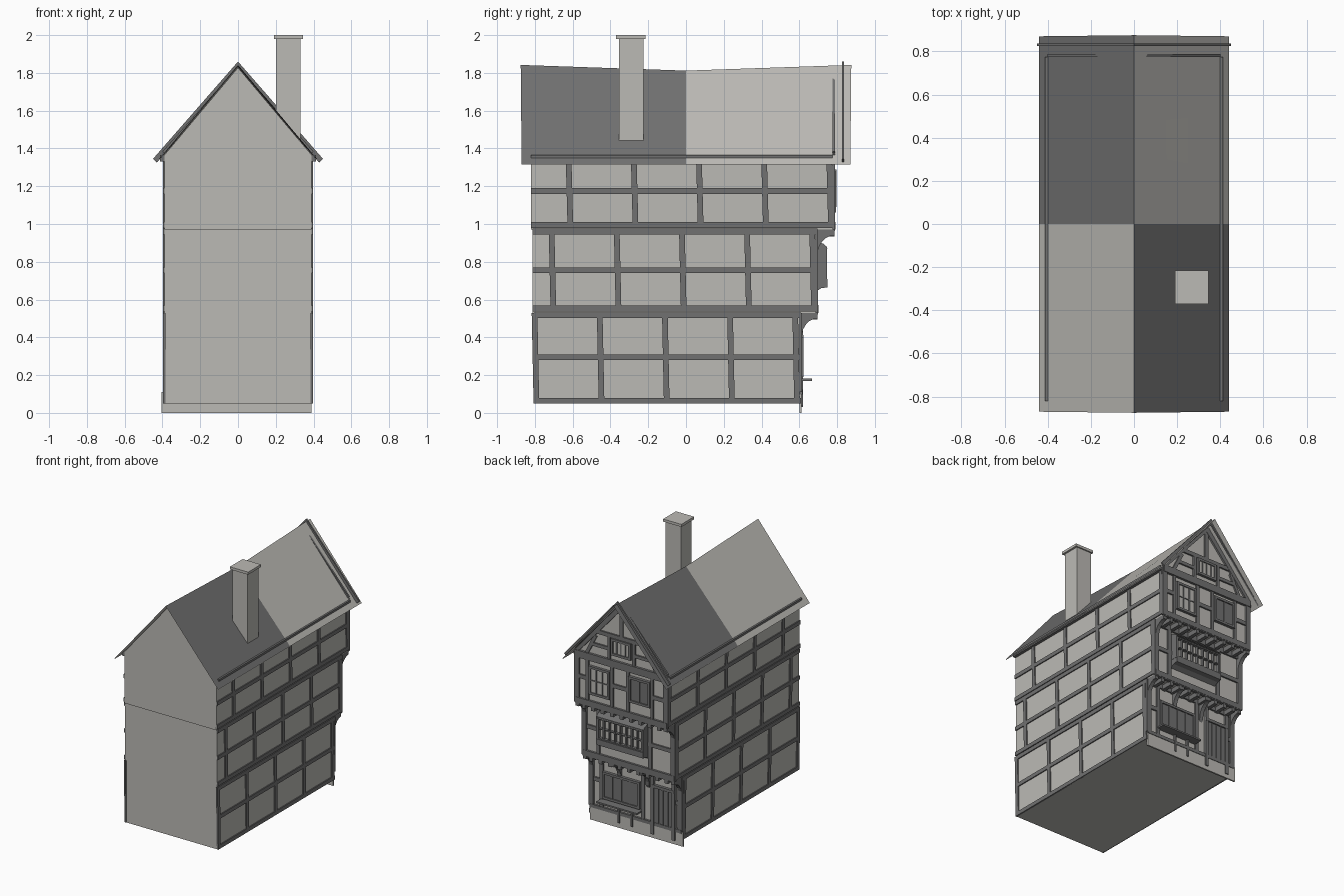
import bpy, bmesh, math
from mathutils import Vector

if "Cube" in bpy.data.objects:
    bpy.data.objects.remove(bpy.data.objects["Cube"])


def material(name, rgb):
    m = bpy.data.materials.new(name)
    m.diffuse_color = (*rgb, 1)
    m.use_nodes = True
    m.node_tree.nodes["Principled BSDF"].inputs["Base Color"].default_value = m.diffuse_color
    return m


PLASTER = material("pale_plaster", (0.50, 0.49, 0.46))
TIMBER = material("dark_timber", (0.165, 0.165, 0.165))


class Part:
    """Collects boxes, beams and extrusions into one named object."""

    def __init__(self, name, *mats):
        self.name, self.mats, self.bm = name, mats, bmesh.new()

    def loft(self, rings, caps=True):
        vs = [[self.bm.verts.new(p) for p in r] for r in rings]
        n = len(vs[0])
        for a, b in zip(vs, vs[1:]):
            for i in range(n):
                j = (i + 1) % n
                self.bm.faces.new((a[i], a[j], b[j], b[i]))
        if caps:
            self.bm.faces.new(vs[0][::-1])
            self.bm.faces.new(vs[-1])
        return self

    def box(self, x0, x1, y0, y1, z0, z1):
        return self.loft([[(x0, y0, z), (x1, y0, z), (x1, y1, z), (x0, y1, z)] for z in (z0, z1)])

    def extrude_y(self, pts, y0, y1):
        return self.loft([[(x, y, z) for x, z in pts] for y in (y0, y1)])

    def extrude_x(self, pts, x0, x1):
        return self.loft([[(x, y, z) for y, z in pts] for x in (x0, x1)])

    def beam_xz(self, a, b, w, y0, y1):
        # straight timber in a plane facing y
        a, b = Vector(a), Vector(b)
        d = (b - a).normalized()
        n = Vector((-d.y, d.x)) * w / 2
        return self.extrude_y([a - n, b - n, b + n, a + n], y0, y1)

    def done(self):
        bmesh.ops.recalc_face_normals(self.bm, faces=self.bm.faces)
        me = bpy.data.meshes.new(self.name)
        self.bm.to_mesh(me)
        self.bm.free()
        for m in self.mats:
            me.materials.append(m)
        ob = bpy.data.objects.new(self.name, me)
        bpy.context.collection.objects.link(ob)
        return ob


# Three jettied storeys: bottom, top, back end, facade plane
FLOORS = [(0.05, 0.53, -0.805, 0.60), (0.53, 0.97, -0.812, 0.685), (0.97, 1.37, -0.82, 0.775)]
W = 0.39
walls = Part("storey_walls", PLASTER)
for z0, z1, y0, y1 in FLOORS:
    walls.box(-W, W, y0, y1, z0, z1)
walls.done()

# Gable prism following the sagging ridge
gable = Part("gable_walls", PLASTER)
gable.loft([[(-W, y, 1.365), (W, y, 1.365), (0, y, z)] for y, z in ((-0.82, 1.828), (0, 1.80), (0.775, 1.828))])
gable.done()
Part("plinth", PLASTER).box(-0.405, 0.388, 0.60, 0.612, 0, 0.11).done()

# Roof: sagging sheets, alternating colour by quarter, pale underneath
roof = Part("roof", PLASTER, TIMBER)
for s in (-1, 1):
    for e in (-1, 1):
        for drop in (0, 0.004):
            pts = [(0, 0, 1.812 - drop), (0, e * 0.875, 1.842 - drop),
                   (s * 0.44, e * 0.87, 1.318 - drop), (s * 0.44, 0, 1.318 - drop)]
            f = roof.bm.faces.new([roof.bm.verts.new(p) for p in pts])
            f.material_index = 1 if (s * e < 0 and drop == 0) else 0
roof.done()

chimney = Part("chimney", PLASTER)
chimney.box(0.20, 0.33, -0.355, -0.225, 1.44, 1.98)
chimney.box(0.19, 0.345, -0.37, -0.215, 1.98, 2.0)
chimney.done()

barge = Part("bargeboards", TIMBER)
for s in (-1, 1):
    barge.extrude_y([(0, 1.86), (s * 0.45, 1.345), (s * 0.43, 1.325), (0, 1.815)], 0.825, 0.837)
barge.done()

# Side framing: (rails, first post, post bottom, post top)
side = Part("side_framing", TIMBER)
FRAMES = [((0.065, 0.295, 0.517), -0.795, 0.05, 0.53),
          ((0.553, 0.755, 0.96), -0.705, 0.54, 0.975),
          ((0.995, 1.175), -0.615, 0.98, 1.36)]
for s in (-1, 1):
    xa, xb = sorted((s * 0.385, s * 0.398))
    for (rails, first, zb, zt), (_, _, y0, y1) in zip(FRAMES, FLOORS):
        for z in rails:
            side.box(xa, xb, y0, y1 + 0.01, z - 0.015, z + 0.015)
        for i in range(5):
            y = first + i * 0.345
            side.extrude_x([(y - 0.012, zb), (y + 0.018, zb), (y + 0.008, zt), (y - 0.022, zt)], xa, xb)
    # wall plate just breaking through the roof slope
    xa, xb = sorted((s * 0.385, s * 0.412))
    side.box(xa, xb, -0.82, 0.775, 1.33, 1.365)
side.done()

# Facade framing
G, M, T = 0.60, 0.685, 0.775
front = Part("facade_framing", TIMBER)
for y, z0, z1 in ((G, 0.11, 0.53), (M, 0.53, 0.97), (T, 0.97, 1.37)):
    for s in (-1, 1):
        front.beam_xz((s * 0.378, z0), (s * 0.378, z1), 0.04, y, y + 0.014)


def rail(y, x0, x1, z, w=0.03, d=0.012):
    front.beam_xz((x0, z), (x1, z), w, y, y + d)


def post(y, x, z0, z1, w=0.028, d=0.012):
    front.beam_xz((x, z0), (x, z1), w, y, y + d)


rail(G, -W, W, 0.515)
rail(G, -W, W, 0.11, 0.025, 0.016)
rail(G, 0.28, W, 0.32)
rail(G, -W, -0.32, 0.32)
for x in (0.29, -0.06):
    post(G, x, 0.11, 0.52)
for x in (-0.145, -0.325):
    post(G, x, 0.03, 0.52, 0.025, 0.02)
for x in (0.14, 0.03):
    post(G, x, 0.04, 0.18, 0.014, 0.02)
rail(M, -W, W, 0.55, 0.04, 0.016)
rail(M, -W, W, 0.95, 0.04)
rail(M, 0.24, W, 0.755)
rail(M, -W, -0.16, 0.755)
for x in (0.26, -0.18):
    post(M, x, 0.55, 0.95)
rail(T, -W, W, 0.99, 0.04, 0.016)
rail(T, -W, W, 1.345, 0.055, 0.018)
for x0, x1 in ((0.28, W), (-0.065, 0.09), (-W, -0.25)):
    rail(T, x0, x1, 1.175)
for x in (0.29, 0.08, -0.055, -0.26):
    post(T, x, 0.99, 1.34, 0.025)
# gable timbers: rafters, collar, posts and struts
rail(T, -0.21, 0.21, 1.555)
for s in (-1, 1):
    front.beam_xz((s * 0.385, 1.37), (0, 1.805), 0.04, T, T + 0.014)
    post(T, s * 0.105, 1.36, 1.56, 0.025)
    front.beam_xz((s * 0.30, 1.36), (s * 0.22, 1.52), 0.025, T, T + 0.012)
    rail(T, s * 0.105, s * 0.26, 1.45, 0.025)
post(T, 0, 1.56, 1.79)
front.done()

# Jetty joist ends and curved brackets
joists = Part("jetty_joists", TIMBER)
brackets = Part("jetty_brackets", TIMBER)
for y0, y1, z, xs in ((G, M, 0.53, (-0.375, -0.10, 0.14, 0.375)), (M, T, 0.97, (-0.375, 0.375))):
    for i in range(9):
        x = -0.32 + i * 0.08
        joists.box(x - 0.014, x + 0.014, y0, y1 + 0.012, z - 0.035, z)
    joists.box(-W, W, y1 - 0.005, y1 + 0.014, z - 0.008, z + 0.012)
    d = y1 - y0
    curve = [(y0 + d - d * math.sin(t), z - 0.03 - 0.11 * (1 - math.cos(t)))
             for t in [k * math.pi / 12 for k in range(7)]]
    curve = [(y + 0.01, zz) for y, zz in curve]
    for x in xs:
        brackets.extrude_x([(y0, z), (y1 + 0.01, z)] + curve + [(y0, z - 0.16)], x - 0.015, x + 0.015)
joists.done()
brackets.done()


def window(name, x0, x1, z0, z1, y, cols, rows, depth=0.02, shutter=False):
    # frame, glazing bars and either pale panes or dark shutters
    pane = Part(name + ("_shutters" if shutter else "_panes"), TIMBER if shutter else PLASTER)
    pane.box(x0, x1, y, y + depth * 0.6, z0, z1)
    pane.done()
    p = Part(name + "_frame", TIMBER)
    b, yb = 0.018, y + depth
    for z in (z0, z1):
        p.box(x0 - b / 2, x1 + b / 2, y, yb, z - b / 2, z + b / 2)
    for x in (x0, x1):
        p.box(x - b / 2, x + b / 2, y, yb, z0, z1)
    for i in range(1, cols):
        x = x0 + (x1 - x0) * i / cols
        p.box(x - 0.005, x + 0.005, y, yb - 0.003, z0, z1)
    for i in range(1, rows):
        z = z0 + (z1 - z0) * i / rows
        p.box(x0, x1, y, yb - 0.003, z - 0.004, z + 0.004)
    p.done()


window("shop_window", -0.03, 0.27, 0.20, 0.39, G, 4, 1, 0.022, True)
window("upper_left_window", 0.105, 0.265, 1.07, 1.27, T, 3, 2)
window("upper_right_window", -0.24, -0.075, 1.10, 1.28, T, 2, 1, 0.022, True)
window("gable_window", -0.075, 0.075, 1.42, 1.53, T, 4, 1)
window("oriel_window", -0.15, 0.23, 0.71, 0.87, M, 8, 2, 0.06)

# Oriel apron, shop counter and door
apron = Part("oriel_apron", TIMBER)
apron.extrude_x([(M, 0.64), (M + 0.03, 0.66), (M + 0.065, 0.665), (M + 0.065, 0.71), (M, 0.71)], -0.16, 0.24)
apron.extrude_x([(M, 0.87), (M + 0.065, 0.87), (M + 0.045, 0.895), (M, 0.91)], -0.16, 0.24)
for x in (-0.16, 0.23):
    apron.box(x, x + 0.012, M, M + 0.062, 0.70, 0.88)
apron.done()
Part("shop_counter", TIMBER).box(-0.05, 0.295, G, 0.668, 0.17, 0.182).done()
door = Part("door", TIMBER)
door.box(-0.315, -0.155, G, G + 0.012, 0.10, 0.40)
door.box(-0.335, -0.135, G, G + 0.022, 0.39, 0.412)
for i in range(1, 4):
    x = -0.315 + 0.04 * i
    door.box(x - 0.003, x + 0.003, G, G + 0.016, 0.10, 0.39)
door.done()
